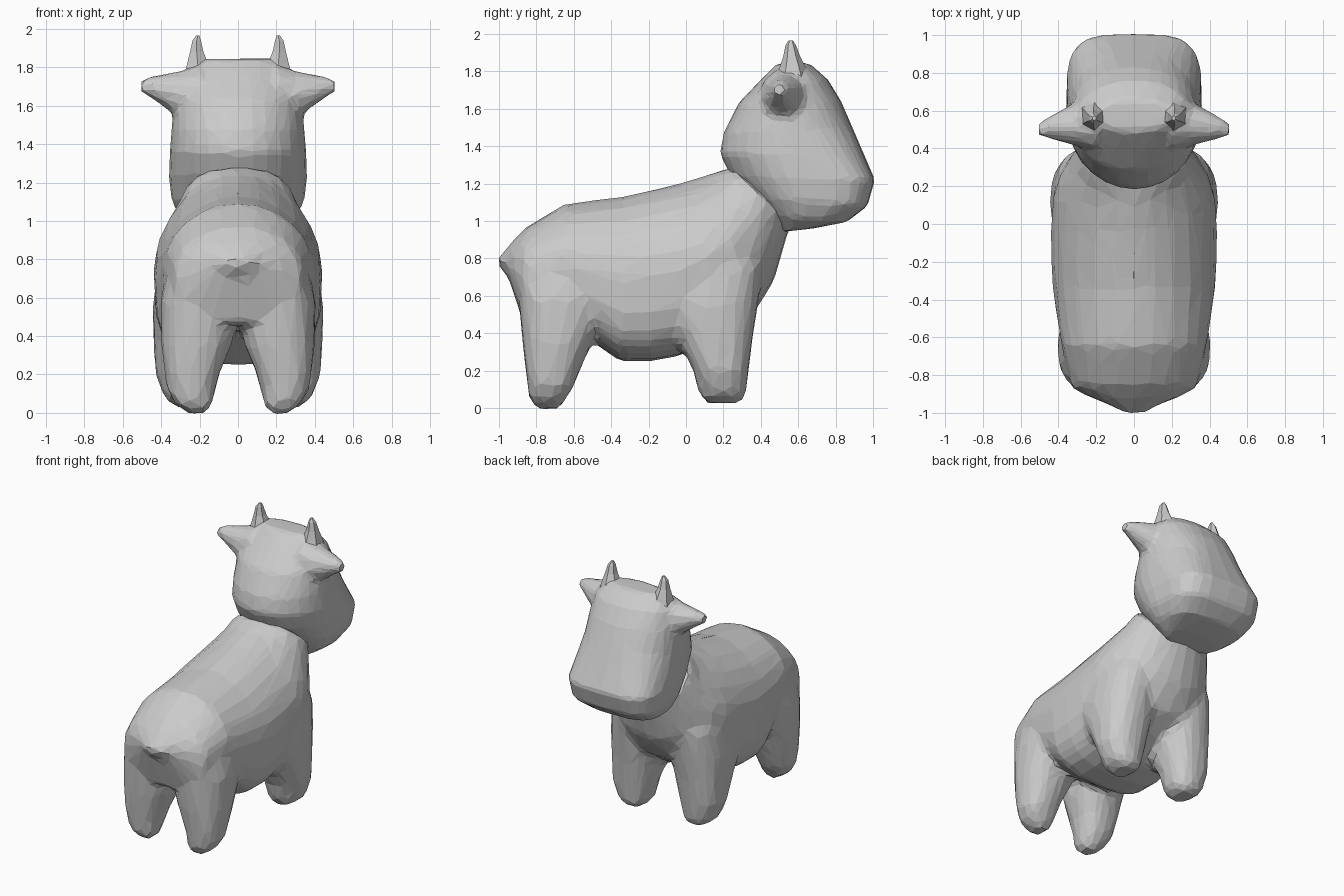
import bpy, bmesh
from math import cos, sin, pi


def spow(v, p):
    return (1 if v >= 0 else -1) * abs(v) ** p


def ring(a, b, hw, cx=0.0, ea=2.0, eb=2.0, n=24):
    """Superellipse section between points a and b (y, z), half width hw in x."""
    pts = []
    for i in range(n):
        t = 2 * pi * i / n
        e = 2 / (eb if cos(t) > 0 else ea)
        k = (spow(cos(t), e) + 1) / 2
        pts.append((cx + hw * spow(sin(t), e),
                    a[0] + (b[0] - a[0]) * k, a[1] + (b[1] - a[1]) * k))
    return pts


def side_ring(x, y, z, ry, rz, n=10):
    return [(x, y + ry * cos(2 * pi * i / n), z + rz * sin(2 * pi * i / n)) for i in range(n)]


def loft(bm, rings):
    rows = [[bm.verts.new(p) for p in r] for r in rings]
    faces = [bm.faces.new(rows[0]), bm.faces.new(rows[-1])]
    for r, s in zip(rows, rows[1:]):
        for i in range(len(r)):
            j = (i + 1) % len(r)
            faces.append(bm.faces.new((r[i], r[j], s[j], s[i])))
    bmesh.ops.recalc_face_normals(bm, faces=faces)


def make(name, bm, voxel=None, ratio=1.0, smooth=2):
    me = bpy.data.meshes.new(name)
    bm.to_mesh(me)
    bm.free()
    ob = bpy.data.objects.new(name, me)
    bpy.context.collection.objects.link(ob)
    if voxel:  # fuse overlapping lofts, soften the joints, reduce to facets
        m = ob.modifiers.new("fuse", 'REMESH')
        m.mode, m.voxel_size = 'VOXEL', voxel
        m = ob.modifiers.new("soften", 'SMOOTH')
        m.factor, m.iterations = 0.5, smooth
        m = ob.modifiers.new("facets", 'DECIMATE')
        m.ratio = ratio
    return ob


# Body: back point, belly point, half width, back and belly squareness, from tail to neck
body = bmesh.new()
loft(body, [ring(a, b, w, 0, t, e) for a, b, w, t, e in [
    ((-1.015, .795), (-1.015, .775), .03, 2, 2),
    ((-.97, .84), (-.955, .71), .12, 2, 2),
    ((-.92, .90), (-.91, .58), .24, 2, 2.5),
    ((-.85, .97), (-.875, .47), .335, 2, 2.8),
    ((-.65, 1.09), (-.62, .45), .385, 1.95, 2.6),
    ((-.50, 1.11), (-.47, .33), .41, 1.95, 2.8),
    ((-.33, 1.13), (-.35, .25), .43, 1.95, 3.2),
    ((-.18, 1.165), (-.19, .25), .438, 1.9, 3.2),
    ((-.02, 1.205), (-.03, .28), .44, 1.8, 3),
    ((.08, 1.235), (.20, .40), .43, 1.7, 2.6),
    ((.14, 1.255), (.365, .51), .395, 1.75, 2.3),
    ((.17, 1.265), (.47, .68), .345, 1.85, 2.1),
    ((.20, 1.275), (.545, .94), .295, 2, 2),
    ((.25, 1.29), (.57, .99), .28, 2, 2)]])

# Legs: height, back y, front y, inner x, outer x
rear = [(-.005, -.80, -.68, .17, .26), (.05, -.84, -.64, .13, .33), (.12, -.845, -.60, .12, .37),
        (.22, -.86, -.56, .09, .385), (.36, -.875, -.50, .03, .40), (.58, -.895, -.40, .0, .405),
        (.80, -.87, -.36, .0, .36)]
front = [(.025, .11, .29, .20, .31), (.07, .07, .32, .15, .38), (.20, .04, .335, .12, .43),
         (.36, -.04, .355, .08, .44), (.55, -.16, .385, .04, .445), (.75, -.12, .41, .04, .42),
         (.90, .0, .38, .04, .34)]
for s in (-1, 1):
    for leg in (rear, front):
        loft(body, [ring((y0, z), (y1, z), (x1 - x0) / 2, s * (x0 + x1) / 2, 2.4, 2.4)
                    for z, y0, y1, x0, x1 in leg])
make("body_and_legs", body, .03, .085, 4)

# Head: nape point, face point, half width, squareness of the face
head = bmesh.new()
loft(head, [ring(a, b, w, 0, 2.0, e, 28) for a, b, w, e in [
    ((.50, .94), (.68, .96), .20, 2.6),
    ((.42, 1.03), (.86, .995), .295, 3),
    ((.33, 1.13), (.97, 1.08), .345, 3.8),
    ((.24, 1.24), (1.01, 1.22), .36, 3.8),
    ((.18, 1.36), (.95, 1.36), .355, 3),
    ((.20, 1.47), (.89, 1.50), .345, 2.5),
    ((.28, 1.63), (.83, 1.64), .335, 2.2),
    ((.40, 1.755), (.76, 1.755), .30, 2.1),
    ((.49, 1.845), (.66, 1.845), .22, 2)]])

# Ears
for s in (-1, 1):
    loft(head, [side_ring(s * x, y, z, ry, rz) for x, y, z, ry, rz in [
        (.20, .53, 1.65, .15, .17), (.30, .53, 1.655, .12, .13),
        (.39, .52, 1.68, .085, .085), (.47, .505, 1.70, .05, .05),
        (.51, .50, 1.70, .03, .03)]])
make("head_and_ears", head, .025, .085)

# Horns
for s, side in ((-1, "left"), (1, "right")):
    horn = bmesh.new()
    loft(horn, [ring((y - r, z), (y + r, z), r * .9, s * x, n=6) for z, x, y, r in [
        (1.73, .20, .57, .11), (1.82, .21, .57, .07), (1.88, .215, .565, .045),
        (1.94, .215, .56, .028), (1.965, .21, .56, .012)]])
    make("horn_" + side, horn)
